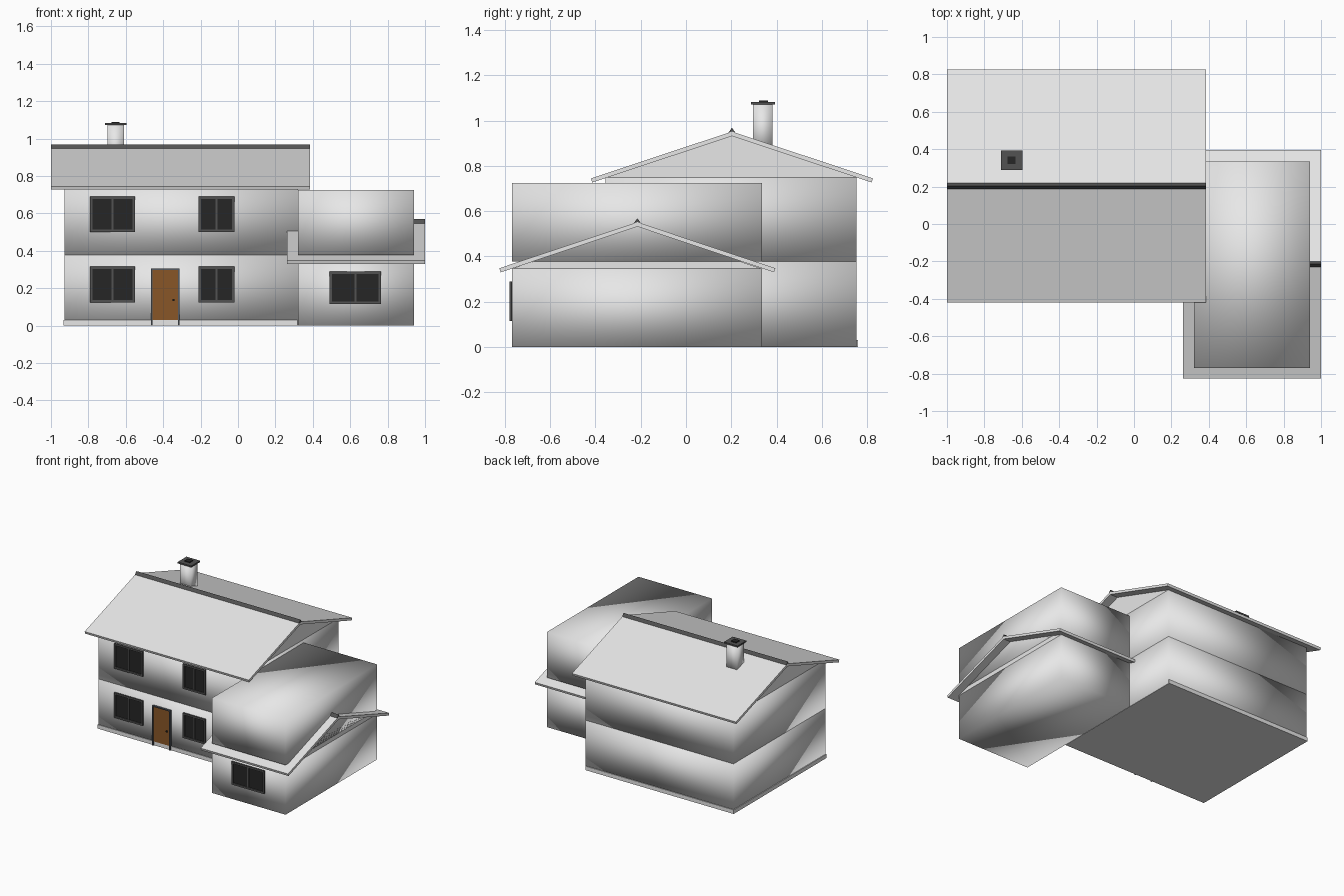
import bpy

if "Cube" in bpy.data.objects:
    bpy.data.objects.remove(bpy.data.objects["Cube"])


def mat(name, rgb):
    m = bpy.data.materials.new(name)
    m.diffuse_color = (*rgb, 1)
    m.use_nodes = True
    m.node_tree.nodes["Principled BSDF"].inputs["Base Color"].default_value = m.diffuse_color
    return m


WHITE = mat("white_render", (0.8, 0.8, 0.8))
DARK = mat("dark_grey_trim", (0.085, 0.085, 0.085))
GLASS = mat("black_glass", (0.019, 0.019, 0.019))
BROWN = mat("brown_wood", (0.25, 0.093, 0.02))
SLATE = mat("slate_door_frame", (0.09, 0.105, 0.125))


def mesh(name, verts, faces, material, smooth=False):
    me = bpy.data.meshes.new(name)
    me.from_pydata(verts, [], faces)
    me.materials.append(material)
    for p in me.polygons:
        p.use_smooth = smooth
    ob = bpy.data.objects.new(name, me)
    bpy.context.collection.objects.link(ob)
    return ob


def prism(name, profile, x0, x1, material, smooth=False):
    """Extrude a (y, z) profile, counter-clockwise seen from +x, along x."""
    n = len(profile)
    verts = [(x, y, z) for x in (x0, x1) for y, z in profile]
    faces = [tuple(reversed(range(n))), tuple(range(n, 2 * n))]
    faces += [(i, (i + 1) % n, n + (i + 1) % n, n + i) for i in range(n)]
    return mesh(name, verts, faces, material, smooth)


def box(name, x, y, z, material, smooth=False):
    profile = [(y[0], z[0]), (y[1], z[0]), (y[1], z[1]), (y[0], z[1])]
    return prism(name, profile, x[0], x[1], material, smooth)


def roof(name, x, ridge, half, top, eave, wall_x, wall_y, base):
    """Thin pitched roof, ridge cap and the gable wall under it."""
    t = 0.02
    slope = (top - eave) / half
    k = 0.006  # eave ends are cut square to the slope
    prism(name + "_roof", [
        (ridge - half, eave), (ridge - half + k, eave - t + k * slope),
        (ridge, top - t), (ridge + half - k, eave - t + k * slope),
        (ridge + half, eave), (ridge, top)], x[0], x[1], WHITE)
    prism(name + "_ridge_cap", [
        (ridge - 0.017, top - 0.007), (ridge + 0.017, top - 0.007),
        (ridge, top + 0.017)], x[0], x[1], DARK)
    prism(name + "_gable", [
        (wall_y[0], base), (wall_y[1], base), (ridge, top - t)],
        wall_x[0], wall_x[1], WHITE)


def window(name, x, z, y):
    """Two-pane window standing proud of a front wall at y."""
    f, front = 0.013, y - 0.012
    box(name + "_glass", x, (y - 0.004, y + 0.005), z, GLASS)
    for side, a in (("left", x[0]), ("right", x[1] - f)):
        box(f"{name}_{side}_frame", (a, a + f), (front, y), z, DARK)
    for side, a in (("bottom", z[0]), ("top", z[1] - f)):
        box(f"{name}_{side}_frame", (x[0] + f, x[1] - f), (front, y), (a, a + f), DARK)
    c = (x[0] + x[1]) / 2
    box(name + "_mullion", (c - 0.005, c + 0.005), (front + 0.002, y),
        (z[0] + f, z[1] - f), DARK)


# Main house
MX, MY = (-0.928, 0.32), (-0.355, 0.753)
box("main_lower_walls", MX, MY, (0.002, 0.377), WHITE, True)
box("main_upper_walls", MX, MY, (0.378, 0.75), WHITE, True)
box("plinth", (-0.934, 0.318), (-0.36, 0.759), (0, 0.03), WHITE)
roof("main", (-1, 0.385), 0.203, 0.623, 0.952, 0.745, MX, MY, 0.75)

# Side wing, with its upper block rising through the lower roof
WX, WY = (0.32, 0.94), (-0.769, 0.335)
box("wing_lower_walls", WX, WY, (0, 0.346), WHITE, True)
box("wing_upper_block", WX, WY, (0.378, 0.725), WHITE, True)
roof("wing", (0.262, 1), -0.215, 0.61, 0.552, 0.348, WX, WY, 0.346)

# Windows
for level, z in (("lower", (0.125, 0.315)), ("upper", (0.5, 0.69))):
    window(level + "_wide_window", (-0.79, -0.55), z, MY[0])
    window(level + "_narrow_window", (-0.21, -0.02), z, MY[0])
window("wing_window", (0.49, 0.765), (0.115, 0.29), WY[0])

# Front door
box("door_panel", (-0.458, -0.322), (-0.362, -0.35), (0.03, 0.297), BROWN)
for side, a in (("left", -0.466), ("right", -0.322)):
    box(side + "_door_frame", (a, a + 0.008), (-0.37, -0.35), (0, 0.305), SLATE)
box("top_door_frame", (-0.458, -0.322), (-0.37, -0.35), (0.297, 0.305), SLATE)
box("door_knob", (-0.35, -0.34), (-0.372, -0.362), (0.133, 0.143), GLASS)

# Chimney
box("chimney_stack", (-0.699, -0.609), (0.297, 0.382), (0.85, 1.072), WHITE, True)
box("chimney_cap", (-0.711, -0.596), (0.288, 0.394), (1.072, 1.083), DARK)
box("chimney_flue", (-0.677, -0.633), (0.322, 0.362), (1.083, 1.09), GLASS)
